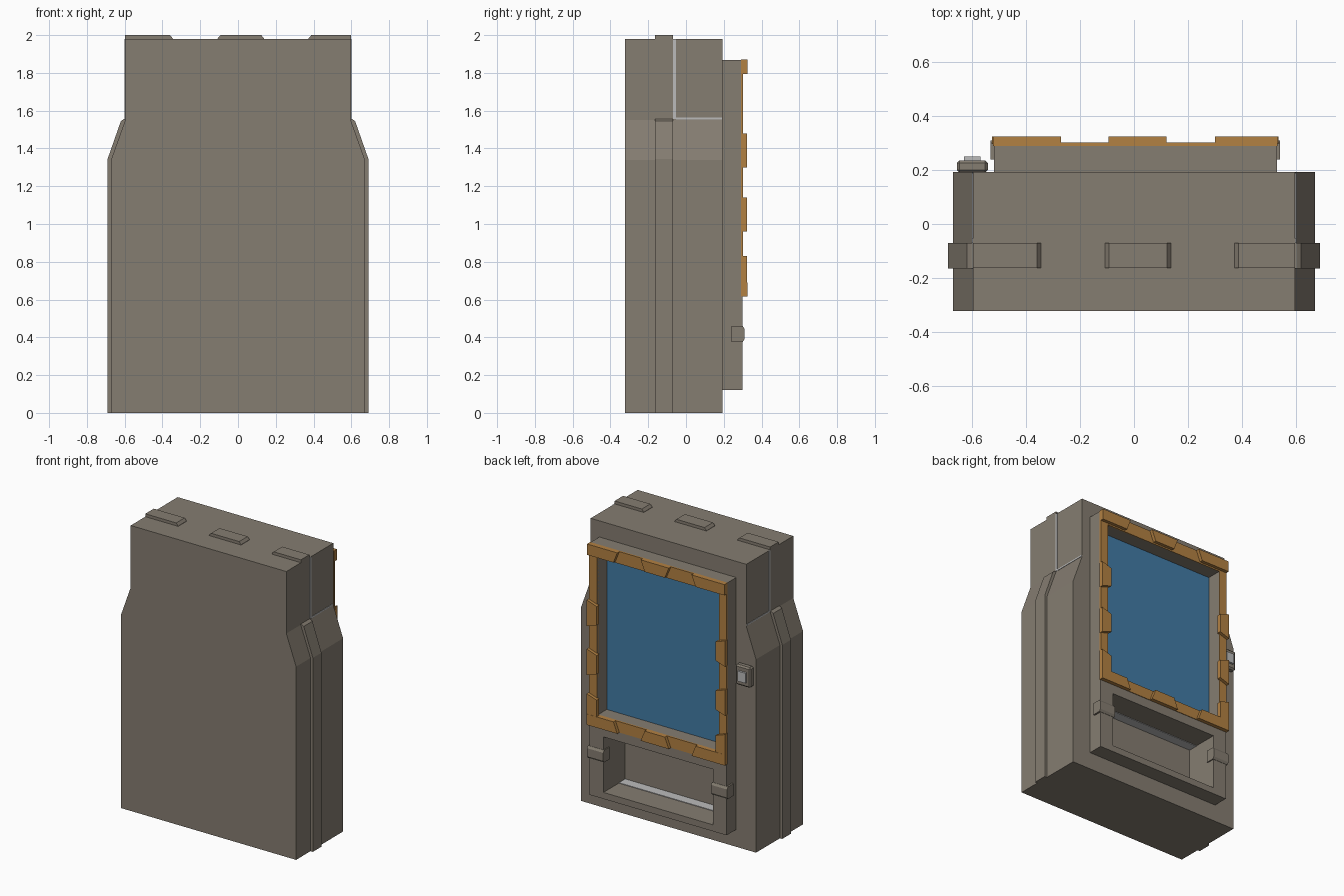
import bpy, bmesh
from mathutils import Vector

if "Cube" in bpy.data.objects:
    bpy.data.objects.remove(bpy.data.objects["Cube"])


def material(name, rgb):
    m = bpy.data.materials.new(name)
    m.diffuse_color = (*rgb, 1)
    m.use_nodes = True
    m.node_tree.nodes["Principled BSDF"].inputs["Base Color"].default_value = m.diffuse_color
    return m


TAUPE = material("taupe", (0.235, 0.205, 0.165))
ORANGE = material("orange", (0.45, 0.22, 0.055))
BLUE = material("blue", (0.055, 0.20, 0.38))
LIGHT = material("light_grey", (0.5, 0.5, 0.5))


def prism(name, pts, axis, lo, hi, mat=TAUPE):
    """Extrude a 2D outline along an axis: 'x' takes (y,z), 'y' takes (x,z), 'z' takes (x,y)."""
    def place(p, t):
        return {"x": (t, *p), "y": (p[0], t, p[1]), "z": (*p, t)}[axis]
    bm = bmesh.new()
    a = [bm.verts.new(place(p, lo)) for p in pts]
    b = [bm.verts.new(place(p, hi)) for p in pts]
    n = len(pts)
    bm.faces.new(a)
    bm.faces.new(b[::-1])
    for i in range(n):
        bm.faces.new((a[i], b[i], b[(i + 1) % n], a[(i + 1) % n]))
    bmesh.ops.recalc_face_normals(bm, faces=bm.faces)
    me = bpy.data.meshes.new(name)
    bm.to_mesh(me)
    bm.free()
    me.materials.append(mat)
    ob = bpy.data.objects.new(name, me)
    bpy.context.collection.objects.link(ob)
    return ob


def box(name, x0, x1, y0, y1, z0, z1, mat=TAUPE):
    return prism(name, [(x0, z0), (x1, z0), (x1, z1), (x0, z1)], "y", y0, y1, mat)


def cut(ob, *size):
    """Subtract a box from an object and apply the result."""
    c = box("cutter", *size)
    c.hide_render = True
    mod = ob.modifiers.new("cut", "BOOLEAN")
    mod.object, mod.operation, mod.solver = c, "DIFFERENCE", "EXACT"
    bpy.context.view_layer.objects.active = ob
    bpy.ops.object.modifier_apply(modifier=mod.name)
    bpy.data.objects.remove(c)


# Cabinet with narrowed shoulders, hollowed for the pickup tray
half = [(0.672, 0), (0.672, 1.34), (0.597, 1.55), (0.597, 1.98)]
outline = half + [(-x, z) for x, z in reversed(half)]
cabinet = prism("cabinet", outline, "y", -0.323, 0.192)
cut(cabinet, -0.417, 0.425, 0.06, 0.4, 0.165, 0.55)

# Raised front panel with display and tray openings
panel = box("front_panel", -0.52, 0.53, 0.19, 0.298, 0.12, 1.868)
cut(panel, -0.463, 0.47, 0.1, 0.4, 0.69, 1.785)
cut(panel, -0.417, 0.425, 0.1, 0.4, 0.165, 0.55)

# Display
box("display", -0.463, 0.47, 0.185, 0.197, 0.69, 1.785, BLUE)

# Light strips on tray floor and ceiling
for name, z in (("tray_floor_strip", 0.165), ("tray_ceiling_strip", 0.546)):
    box(name, -0.415, 0.423, 0.062, 0.13, z, z + 0.004, LIGHT)

# Side bands, shoulder seams
for s, side in ((-1, "left"), (1, "right")):
    band = [(0.6, 0), (0.69, 0), (0.69, 1.345), (0.62, 1.545), (0.605, 1.555), (0.59, 1.555)]
    prism(f"{side}_band", [(s * x, z) for x, z in band], "y", -0.165, -0.07)
    xs = sorted((s * 0.58, s * 0.6))
    box(f"{side}_upright_seam", *xs, -0.07, -0.053, 1.555, 1.98, LIGHT)
    box(f"{side}_shoulder_seam", *xs, -0.053, 0.19, 1.553, 1.563, LIGHT)

# Roof tabs with sloped ends
for i, (a, b, sa, sb) in enumerate([(-0.597, -0.345, 0, 0.015), (-0.108, 0.138, 0.015, 0.015),
                                    (0.373, 0.597, 0.015, 0)]):
    prism(f"roof_tab_{i}", [(a, 1.975), (b, 1.975), (b, 1.982), (b - sb, 2), (a + sa, 2), (a, 1.982)],
          "y", -0.163, -0.07)

# Flat orange display trim
X0, X1, Z0, Z1 = -0.522, 0.532, 0.615, 1.87
IX0, IX1, IZ0, IZ1 = -0.463, 0.47, 0.69, 1.785
for name, r in (("trim_top", (X0, X1, IZ1, Z1)), ("trim_bottom", (X0, X1, Z0, IZ0)),
                ("trim_left", (X0, IX0, IZ0, IZ1)), ("trim_right", (IX1, X1, IZ0, IZ1))):
    box(name, r[0], r[1], 0.29, 0.302, r[2], r[3], ORANGE)

# Raised blocks along the top and bottom trim, tapering inward
for name, outer, inner in (("top", Z1, 1.795), ("bottom", Z0, 0.69)):
    for i, (a, b, ta, tb) in enumerate([(X0, -0.27, 0, 0.03), (-0.095, 0.12, 0.03, 0.03),
                                        (0.3, X1, 0, 0.03)]):
        if i == 2:
            ta, tb = 0.03, 0
        prism(f"{name}_trim_block_{i}", [(a, outer), (b, outer), (b - tb, inner), (a + ta, inner)],
              "y", 0.296, 0.325, ORANGE)

# Raised blocks along the side trim
for name, outer, inner in (("left", X0 - 0.004, -0.452), ("right", X1 + 0.004, 0.459)):
    for i, (a, b, t) in enumerate([(Z0, 0.83, 0), (0.96, 1.14, 0.025), (1.3, 1.48, 0.025)]):
        prism(f"{name}_trim_block_{i}", [(outer, a), (outer, b), (inner, b - 0.025), (inner, a + t)],
              "y", 0.296, 0.324, ORANGE)

# Tray side clips
for name, a, b in (("left_tray_clip", -0.532, -0.41), ("right_tray_clip", 0.418, 0.542)):
    prism(name, [(0.24, 0.375), (0.3, 0.375), (0.31, 0.39), (0.31, 0.445), (0.3, 0.46), (0.24, 0.46)],
          "x", a, b)

# Payment button on its raised plate
plate = box("button_plate", -0.657, -0.542, 0.19, 0.236, 1.15, 1.29)
bevel = plate.modifiers.new("bevel", "BEVEL")
bevel.width, bevel.segments = 0.01, 1
box("button", -0.63, -0.57, 0.23, 0.25, 1.185, 1.255, LIGHT)
